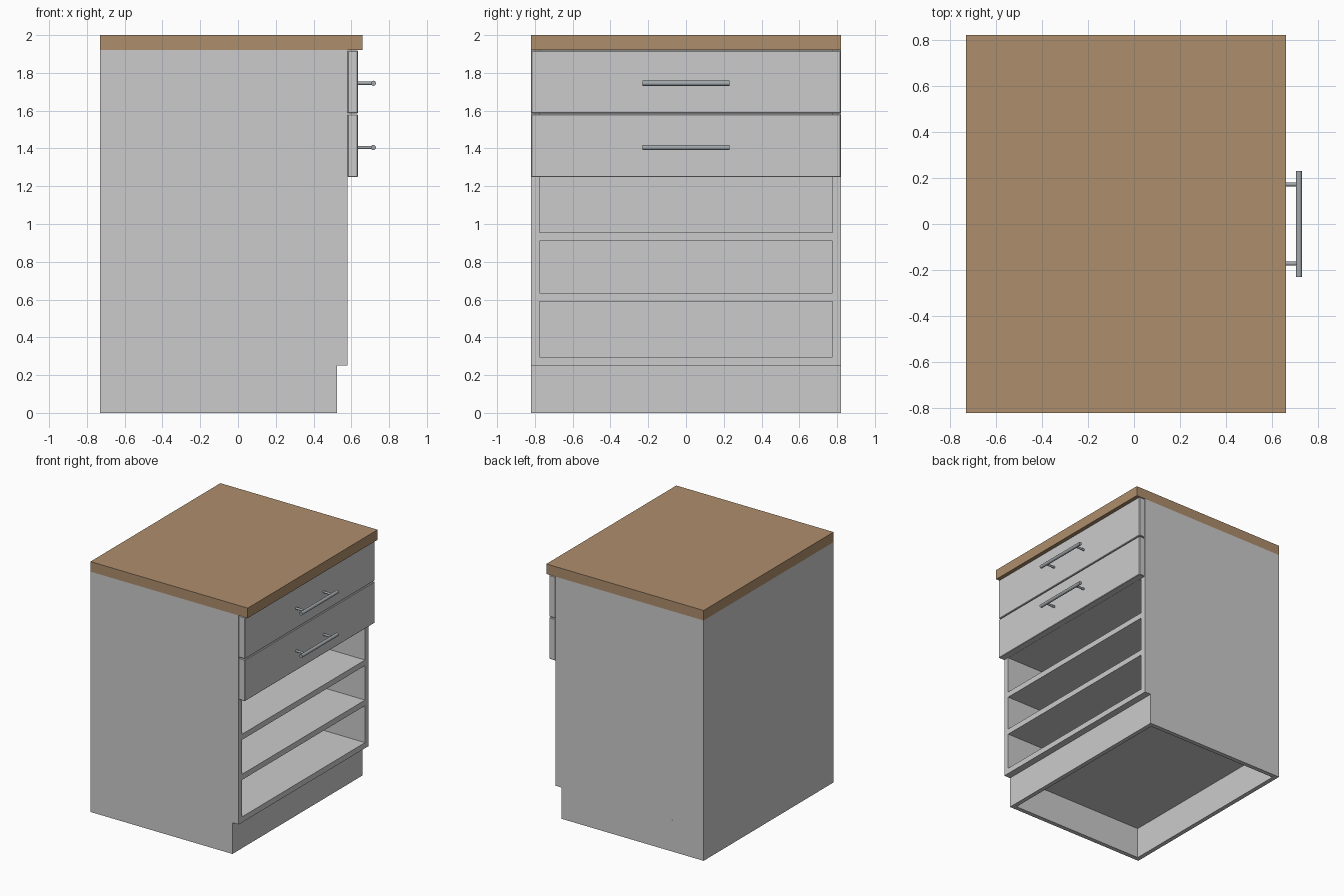
import bpy
from math import pi

if "Cube" in bpy.data.objects:
    bpy.data.objects.remove(bpy.data.objects["Cube"])


def material(name, color):
    m = bpy.data.materials.new(name)
    m.diffuse_color = (*color, 1)
    m.use_nodes = True
    m.node_tree.nodes["Principled BSDF"].inputs["Base Color"].default_value = m.diffuse_color
    return m


def box(name, x, y, z, mat=None, bevel=0):
    """Box from (min, max) ranges on each axis."""
    bpy.ops.mesh.primitive_cube_add(size=1, location=[sum(r) / 2 for r in (x, y, z)])
    o = bpy.context.object
    o.name = name
    o.scale = [r[1] - r[0] for r in (x, y, z)]
    bpy.ops.object.transform_apply(location=False, rotation=False, scale=True)
    if mat:
        o.data.materials.append(mat)
    if bevel:
        b = o.modifiers.new("edge", 'BEVEL')
        b.width, b.segments = bevel, 1
    return o


def rod(name, radius, length, location, rotation, mat):
    bpy.ops.mesh.primitive_cylinder_add(vertices=24, radius=radius, depth=length,
                                        location=location, rotation=rotation)
    o = bpy.context.object
    o.name = name
    o.data.materials.append(mat)
    bpy.ops.object.shade_smooth_by_angle()
    return o


wood = material("wood", (0.42, 0.27, 0.15))
metal = material("metal", (0.36, 0.39, 0.41))

BACK, FRONT, HALF, T = -0.73, 0.58, 0.82, 0.045
PLINTH_FRONT, PT = 0.525, 0.035
INNER = HALF - T

# Worktop
box("worktop", (BACK, 0.66), (-HALF, HALF), (1.92, 2.0), wood)

# Carcass sides and back
for side, y in (("left", (-HALF, -INNER)), ("right", (INNER, HALF))):
    box(side + "_side_panel", (BACK, FRONT), y, (0.25, 1.92))
box("back_panel", (BACK, BACK + T), (-INNER, INNER), (0.25, 1.92))

# Bottom, shelves and the panel under the drawers
for name, z in (("bottom_panel", 0.25), ("lower_shelf", 0.59),
                ("upper_shelf", 0.91), ("drawer_divider", 1.25)):
    box(name, (BACK + T, FRONT), (-INNER, INNER), (z, z + T))

# Hollow plinth
box("plinth_front", (PLINTH_FRONT - PT, PLINTH_FRONT), (-HALF, HALF), (0, 0.25))
box("plinth_back", (BACK, BACK + PT), (-HALF, HALF), (0, 0.25))
for side, y in (("left", (-HALF, PT - HALF)), ("right", (HALF - PT, HALF))):
    box("plinth_" + side, (BACK + PT, PLINTH_FRONT - PT), y, (0, 0.25))

# Drawer fronts with bar handles
for name, z in (("lower", (1.248, 1.58)), ("upper", (1.586, 1.918))):
    box(name + "_drawer_front", (FRONT, 0.635), (-HALF, HALF), z, bevel=0.004)
    hz = 1.405 if name == "lower" else 1.745
    rod(name + "_handle_bar", 0.0135, 0.46, (0.7165, 0, hz), (pi / 2, 0, 0), metal)
    for s in (-1, 1):
        rod(name + "_handle_post", 0.0085, 0.085, (0.6745, s * 0.172, hz),
            (0, pi / 2, 0), metal)
